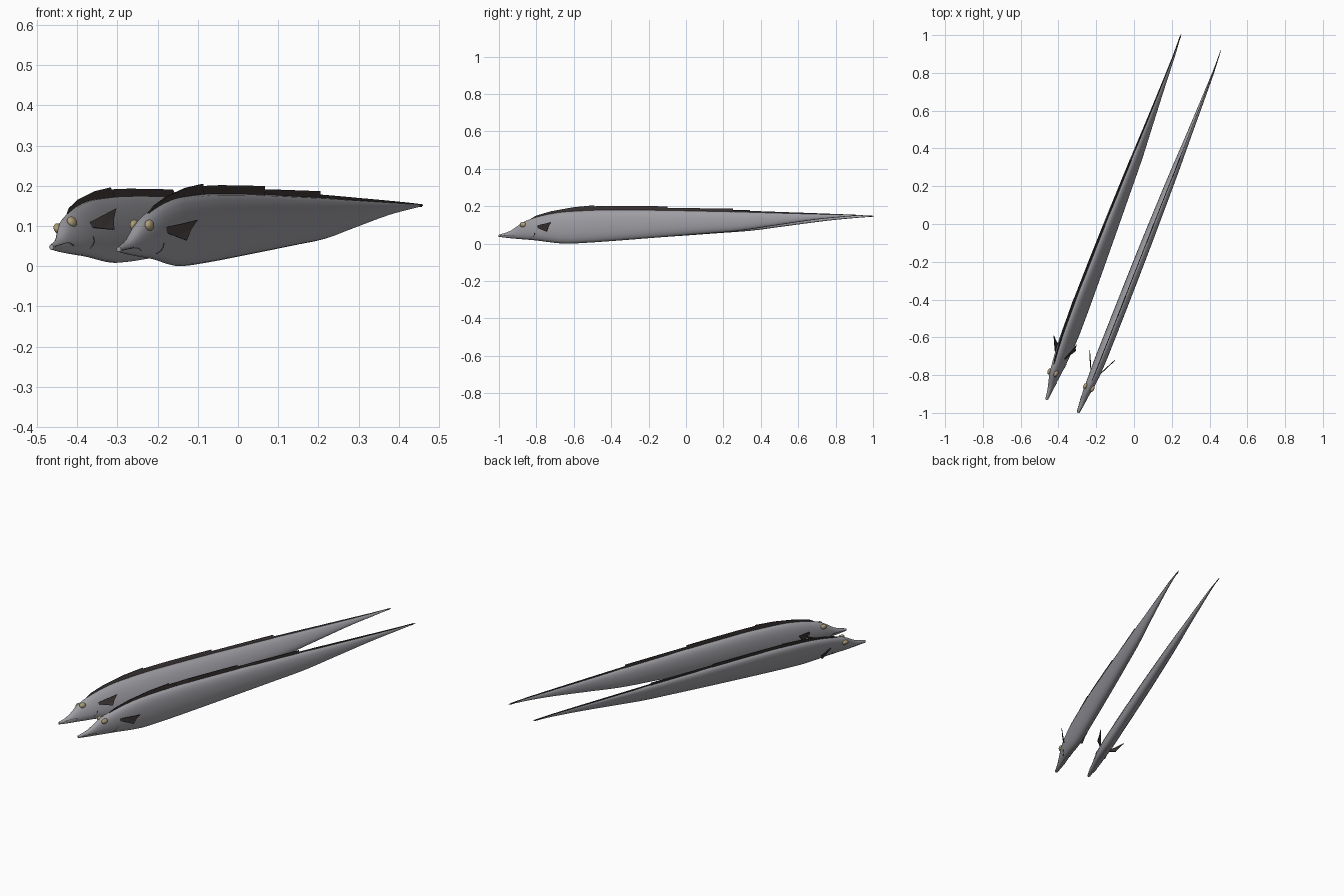
import bpy, bmesh, math

if "Cube" in bpy.data.objects:
    bpy.data.objects.remove(bpy.data.objects["Cube"])


def material(name, rgb):
    m = bpy.data.materials.new(name)
    m.diffuse_color = (*rgb, 1)
    m.use_nodes = True
    m.node_tree.nodes["Principled BSDF"].inputs["Base Color"].default_value = m.diffuse_color
    return m


SKIN = material("silver_grey_skin", (0.34, 0.34, 0.37))
FIN = material("dark_brown_fin", (0.045, 0.036, 0.035))
GOLD = material("dull_gold_eye", (0.42, 0.34, 0.20))
CREASE = material("dark_grey_crease", (0.09, 0.09, 0.10))

# Body stations: position along the fish, top height, bottom height, half width
BODY = [(-1.0, .048, .036, .006), (-.94, .068, .029, .014), (-.87, .115, .023, .023),
        (-.80, .142, .017, .028), (-.70, .164, .004, .031), (-.63, .172, .0, .031),
        (-.45, .180, .010, .031), (-.15, .179, .033, .029), (.10, .174, .053, .025),
        (.28, .170, .068, .021), (.45, .165, .093, .015), (.70, .158, .129, .008),
        (.92, .153, .150, .001)]
# Spine seen from above: position along the fish, sideways position
SPINE = [(-1.0, -.297), (-.90, -.255), (-.80, -.21), (0, .105), (.79, .415), (.92, .46)]


def sample(table, u, col):
    """Smooth interpolation through a table column."""
    u = min(max(u, table[0][0]), table[-1][0])
    i = 0
    while i < len(table) - 2 and u > table[i + 1][0]:
        i += 1

    def slope(k):
        a, b = table[max(k - 1, 0)], table[min(k + 1, len(table) - 1)]
        return (b[col] - a[col]) / (b[0] - a[0])
    p, q = table[i], table[i + 1]
    h = q[0] - p[0]
    t = (u - p[0]) / h
    return ((2*t**3 - 3*t**2 + 1) * p[col] + (t**3 - 2*t**2 + t) * h * slope(i)
            + (3*t**2 - 2*t**3) * q[col] + (t**3 - t**2) * h * slope(i + 1))


def side(u, z):
    """Half width of the body at a given height."""
    top, bot, w = (sample(BODY, u, c) for c in (1, 2, 3))
    r = min(abs(2 * z - top - bot) / (top - bot), 1)
    return w * (1 - r**2.2) ** (1 / 2.2)


def finish(name, bm, mat, fish, smooth=False):
    """Lay straight local geometry (side, along, height) onto the posed spine."""
    roll, dx, dy = fish
    c, s = math.cos(roll), math.sin(roll)
    bmesh.ops.recalc_face_normals(bm, faces=bm.faces)
    for v in bm.verts:
        n, u, z = v.co
        n, z = n * c - (z - .1) * s, .1 + n * s + (z - .1) * c
        v.co = (sample(SPINE, u, 1) + .93 * n + dx, u - .37 * n + dy, z)
    me = bpy.data.meshes.new(name)
    bm.to_mesh(me)
    bm.free()
    me.materials.append(mat)
    ob = bpy.data.objects.new(name, me)
    bpy.context.collection.objects.link(ob)
    if smooth:
        bpy.context.view_layer.objects.active = ob
        ob.select_set(True)
        bpy.ops.object.shade_smooth_by_angle(angle=math.radians(50))
        ob.select_set(False)
    return ob


def thicken(ob, t):
    m = ob.modifiers.new("thickness", 'SOLIDIFY')
    m.thickness, m.offset = t, 0


def body(tag, fish):
    bm = bmesh.new()
    rings, sides = [], 20
    for i in range(61):
        u = -1 + 1.92 * (i / 60) ** 1.25
        top, bot, w = (sample(BODY, u, c) for c in (1, 2, 3))
        ring = []
        for k in range(sides):
            a = math.tau * k / sides
            x, z = (math.copysign(abs(f) ** .91, f) for f in (math.cos(a), math.sin(a)))
            ring.append(bm.verts.new((w * x, u, (top + bot) / 2 + (top - bot) / 2 * z)))
        rings.append(ring)
    for a, b in zip(rings, rings[1:]):
        for k in range(sides):
            j = (k + 1) % sides
            bm.faces.new((a[k], a[j], b[j], b[k]))
    bm.faces.new(rings[0])
    bm.faces.new(rings[-1])
    finish(tag + "_body", bm, SKIN, fish, True)


def dorsal_fin(tag, fish):
    # Stepped crest: position along the back, height above the back
    crest = [(-.83, .0), (-.80, .008), (-.72, .013), (-.60, .021), (-.49, .026), (-.51, .021),
             (-.38, .021), (-.24, .021), (-.10, .021), (-.14, .013), (0, .014), (.12, .015),
             (.25, .016), (.20, .008), (.35, .007), (.5, .006), (.65, .005), (.8, .003), (.91, .001)]
    bm = bmesh.new()
    prev, far = None, -1
    for u, h in crest:
        far = max(far, u)
        pair = (bm.verts.new((0, u, sample(BODY, u, 1) + h)),
                bm.verts.new((0, far, sample(BODY, far, 1) - .006)))
        if prev:
            bm.faces.new((prev[0], pair[0], pair[1], prev[1]))
        prev = pair
    bmesh.ops.remove_doubles(bm, verts=bm.verts, dist=1e-6)
    thicken(finish(tag + "_dorsal_fin", bm, FIN, fish), .004)


def pectoral_fin(tag, fish, sg):
    # Forked outline: outward, along, height
    outline = [(.024, -.79, .096), (.048, -.745, .105), (.072, -.695, .115), (.062, -.712, .092),
               (.056, -.725, .064), (.040, -.755, .074), (.024, -.79, .086)]
    bm = bmesh.new()
    v = [bm.verts.new((sg * n, u, z)) for n, u, z in outline]
    for f in ((0, 1, 5, 6), (1, 2, 3), (1, 3, 5), (3, 4, 5)):
        bm.faces.new([v[i] for i in f])
    thicken(finish(tag + "_pectoral_fin", bm, FIN, fish), .003)


def eye(tag, fish, sg):
    bm = bmesh.new()
    bmesh.ops.create_uvsphere(bm, u_segments=16, v_segments=10, radius=1)
    for v in bm.verts:
        x, y, z = v.co
        v.co = (sg * .020 + .010 * x, -.865 + .016 * y, .102 + .014 * z)
    finish(tag + "_eye", bm, GOLD, fish, True)


def crease(name, fish, sg, path, du, dz):
    """Thin dark strip lying on the skin."""
    bm = bmesh.new()
    prev = None
    for u, z in path:
        pair = [bm.verts.new((sg * (side(u + k * du, z + k * dz) + .0012), u + k * du, z + k * dz))
                for k in (-1, 1)]
        if prev:
            bm.faces.new((prev[0], pair[0], pair[1], prev[1]))
        prev = pair
    thicken(finish(name, bm, CREASE, fish), .001)


# One upright fish and one leaning to its side: roll, shift x, shift y
for tag, fish in (("upright_fish", (0, 0, 0)), ("leaning_fish", (math.radians(25), -.19, .078))):
    body(tag, fish)
    dorsal_fin(tag, fish)
    for sg in (-1, 1):
        pectoral_fin(tag, fish, sg)
        eye(tag, fish, sg)
        crease(tag + "_mouth", fish, sg,
               [(-.995, .040), (-.97, .043), (-.945, .046), (-.92, .045), (-.905, .039)], 0, .0012)
        crease(tag + "_gill", fish, sg,
               [(-.825, .030), (-.808, .038), (-.800, .048), (-.800, .058)], .0015, 0)
